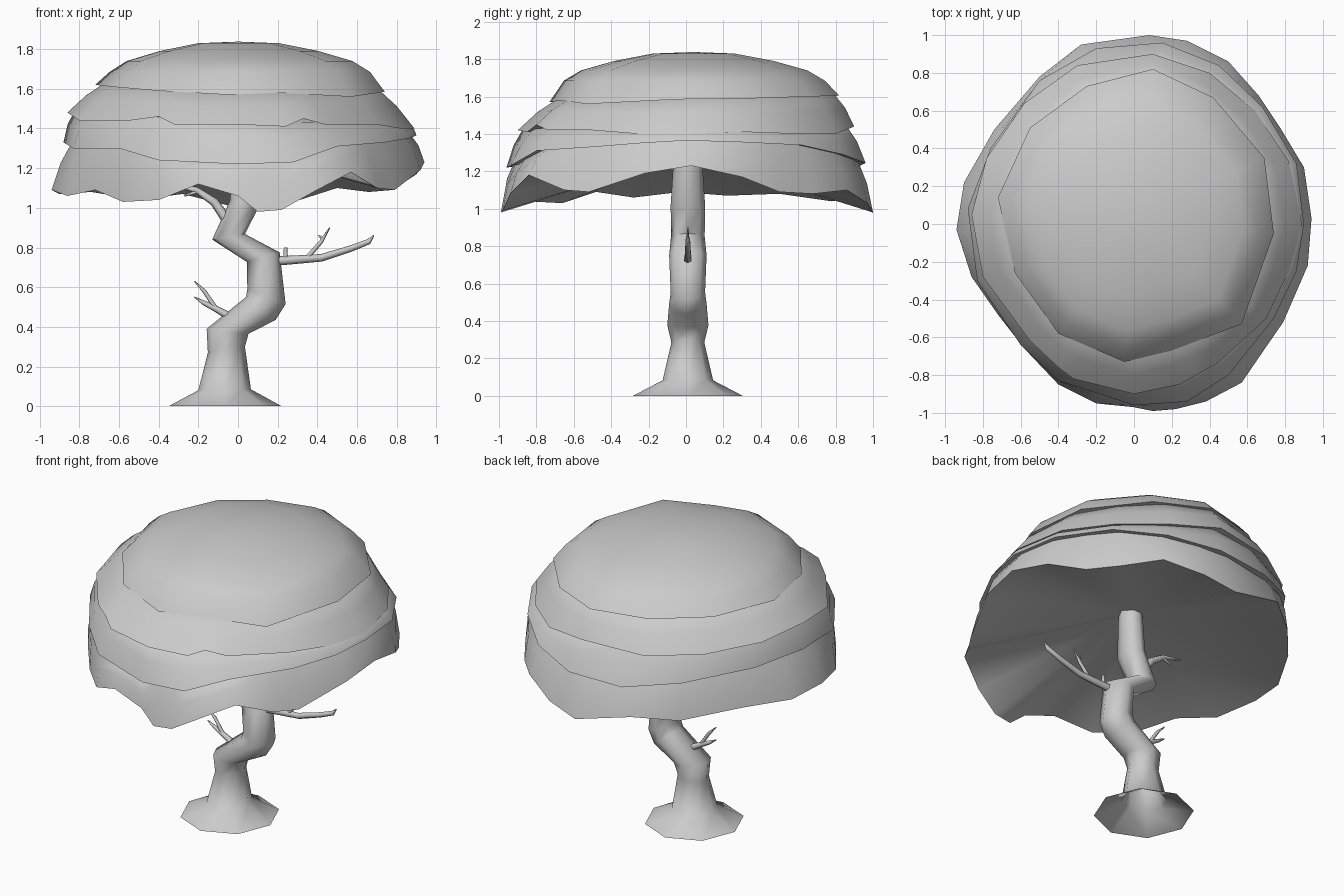
import bpy, bmesh
from math import cos, sin, pi, atan2, hypot
from mathutils import Vector

if "Cube" in bpy.data.objects:
    bpy.data.objects.remove(bpy.data.objects["Cube"])


def loft(name, rings, start=None, end=None, angle=45, caps=True):
    """Bridge closed rings; each end gets a fan to a point, or a flat cap."""
    bm = bmesh.new()
    loops = [[bm.verts.new(p) for p in ring] for ring in rings]
    n = len(loops[0])
    for a, b in zip(loops, loops[1:]):
        for i in range(n):
            j = (i + 1) % n
            bm.faces.new((a[i], a[j], b[j], b[i]))
    for loop, tip in ((loops[0], start), (loops[-1], end)):
        if tip is not None:
            c = bm.verts.new(tip)
            for i in range(n):
                bm.faces.new((loop[i], loop[(i + 1) % n], c))
        elif caps:
            bm.faces.new(loop)
    bmesh.ops.recalc_face_normals(bm, faces=bm.faces)
    me = bpy.data.meshes.new(name)
    bm.to_mesh(me)
    bm.free()
    ob = bpy.data.objects.new(name, me)
    bpy.context.collection.objects.link(ob)
    bpy.ops.object.select_all(action='DESELECT')
    ob.select_set(True)
    bpy.context.view_layer.objects.active = ob
    bpy.ops.object.shade_smooth_by_angle(angle=angle * pi / 180)
    return ob


def slice_ring(left, right, ry, sides):
    """Elliptical section spanning two silhouette points in the xz plane."""
    l, r = Vector((left[0], 0.01, left[1])), Vector((right[0], 0.01, right[1]))
    mid, half = (l + r) / 2, (r - l) / 2
    return [mid + half * cos(2 * pi * i / sides) + Vector((0, ry * sin(2 * pi * i / sides), 0))
            for i in range(sides)]


def branch(name, pts):
    """Tapered twig through (x, z, radius) points."""
    rings = []
    for i, (x, z, r) in enumerate(pts):
        a, b = pts[max(i - 1, 0)], pts[min(i + 1, len(pts) - 1)]
        t = Vector((b[0] - a[0], b[1] - a[1])).normalized() * r
        rings.append(slice_ring((x - t.y, z + t.x), (x + t.y, z - t.x), r, 6))
    loft(name, rings, angle=75)


def sample(rim, x, y):
    """Point of a rim in the direction of (x, y)."""
    for (ax, ay, az), (bx, by, bz) in zip(rim, rim[1:] + rim[:1]):
        t0, t1 = ax * y - ay * x, bx * y - by * x
        if t0 >= 0 >= t1 and t0 != t1 and ax * x + ay * y > 0:
            k = t0 / (t0 - t1)
            return Vector((ax + (bx - ax) * k, ay + (by - ay) * k, az + (bz - az) * k))


def layer(name, rim, upper, under, top):
    """Skirt from a wavy rim up to just inside the rim of the layer above."""
    outer, mid, inner = [], [], []
    for x, y, z in rim:
        p, u = Vector((x, y, z)), sample(upper, x, y)
        u.x, u.y, u.z = u.x * 0.965, u.y * 0.965, u.z + 0.012
        outer.append(p)
        m = p.lerp(u, 0.55)
        mid.append((m.x * 1.012, m.y * 1.012, m.z + 0.005))
        inner.append(u)
    loft(name, [outer, mid, inner], (0.03, 0.01, under), (0, 0.02, top), angle=50)


# Crooked trunk with flared, open foot: left point, right point, depth radius
trunk = [
    ((-.35, 0), (.22, 0), .293), ((-.20, .08), (.065, .085), .135),
    ((-.152, .27), (.035, .30), .088), ((-.158, .39), (.053, .365), .11),
    ((.04, .55), (.19, .435), .10), ((.047, .59), (.24, .515), .092),
    ((.045, .727), (.21, .775), .10), ((-.13, .84), (.035, .868), .09),
    ((-.04, 1.04), (.10, .995), .092), ((-.03, 1.29), (.10, 1.29), .075),
]
loft("trunk", [slice_ring(l, r, d, 8) for l, r, d in trunk], angle=65, caps=False)

# Branches and twigs
branch("right_branch", [(.17, .73, .024), (.42, .748, .019), (.57, .795, .016), (.66, .83, .014), (.685, .862, .003)])
branch("right_stub", [(.24, .74, .012), (.24, .80, .009)])
branch("right_twig", [(.35, .75, .012), (.42, .83, .010), (.462, .90, .003)])
branch("right_twig_tip", [(.43, .84, .008), (.405, .862, .003)])
branch("lower_left_branch", [(-.02, .44, .022), (-.11, .49, .016), (-.17, .52, .012), (-.22, .55, .003)])
branch("lower_left_twig", [(-.11, .49, .012), (-.17, .58, .010), (-.22, .63, .003)])
branch("upper_left_branch", [(-.05, .93, .026), (-.12, 1.03, .022), (-.21, 1.09, .016), (-.34, 1.12, .004)])
branch("upper_left_twig", [(-.20, 1.085, .012), (-.27, 1.06, .004)])

# Foliage rims, bottom to top
bottom = [
    (.94, .03, 1.23), (.90, .30, 1.17), (.78, .50, 1.09), (.66, .68, 1.08), (.50, .86, 1.10),
    (.28, .97, 1.03), (.08, 1.0, .98), (-.28, .95, 1.07), (-.50, .78, 1.04), (-.74, .50, 1.08),
    (-.90, .22, 1.07), (-.94, -.03, 1.09), (-.86, -.28, 1.06), (-.72, -.48, 1.09), (-.58, -.66, 1.03),
    (-.40, -.85, 1.04), (-.20, -.95, 1.12), (0, -.97, 1.06), (.10, -.99, .98), (.22, -.98, .99),
    (.38, -.94, 1.08), (.57, -.84, 1.18), (.70, -.65, 1.10), (.79, -.52, 1.09), (.92, -.22, 1.19)]
lower = [
    (.90, 0, 1.365), (.86, .32, 1.355), (.68, .62, 1.34), (.45, .84, 1.29), (.15, .96, 1.245),
    (-.20, .93, 1.23), (-.50, .76, 1.27), (-.76, .40, 1.30), (-.88, .08, 1.33), (-.83, -.30, 1.30),
    (-.60, -.64, 1.30), (-.40, -.83, 1.24), (0, -.96, 1.22), (.28, -.94, 1.23), (.50, -.80, 1.31),
    (.74, -.50, 1.33), (.86, -.25, 1.35)]
upper = [
    (.89, 0, 1.40), (.82, .33, 1.41), (.64, .60, 1.40), (.40, .80, 1.40), (.10, .90, 1.44),
    (-.30, .84, 1.42), (-.58, .64, 1.43), (-.78, .35, 1.45), (-.86, .05, 1.48), (-.80, -.28, 1.44),
    (-.55, -.62, 1.44), (-.40, -.76, 1.46), (-.32, -.82, 1.42), (0, -.90, 1.42), (.24, -.85, 1.41),
    (.33, -.80, 1.45), (.44, -.74, 1.42), (.70, -.50, 1.42), (.82, -.25, 1.40)]
crown = [
    (.74, -.05, 1.585), (.69, .35, 1.59), (.42, .67, 1.60), (.10, .82, 1.605), (-.25, .73, 1.60),
    (-.55, .51, 1.61), (-.72, .14, 1.62), (-.63, -.26, 1.61), (-.40, -.58, 1.59), (-.05, -.73, 1.57),
    (.20, -.67, 1.58), (.57, -.53, 1.56)]

layer("foliage_bottom", bottom, lower, 1.29, 1.40)
layer("foliage_lower_middle", lower, upper, 1.38, 1.53)
layer("foliage_upper_middle", upper, crown, 1.52, 1.68)

# Domed crown
dome = [crown]
for s, h in ((.90, 1.685), (.78, 1.74), (.55, 1.79), (.28, 1.83)):
    dome.append([(x * s, .04 + (y - .04) * s, h) for x, y, z in crown])
loft("foliage_crown", dome, (0, .03, 1.65), (0, .04, 1.838), angle=60)
